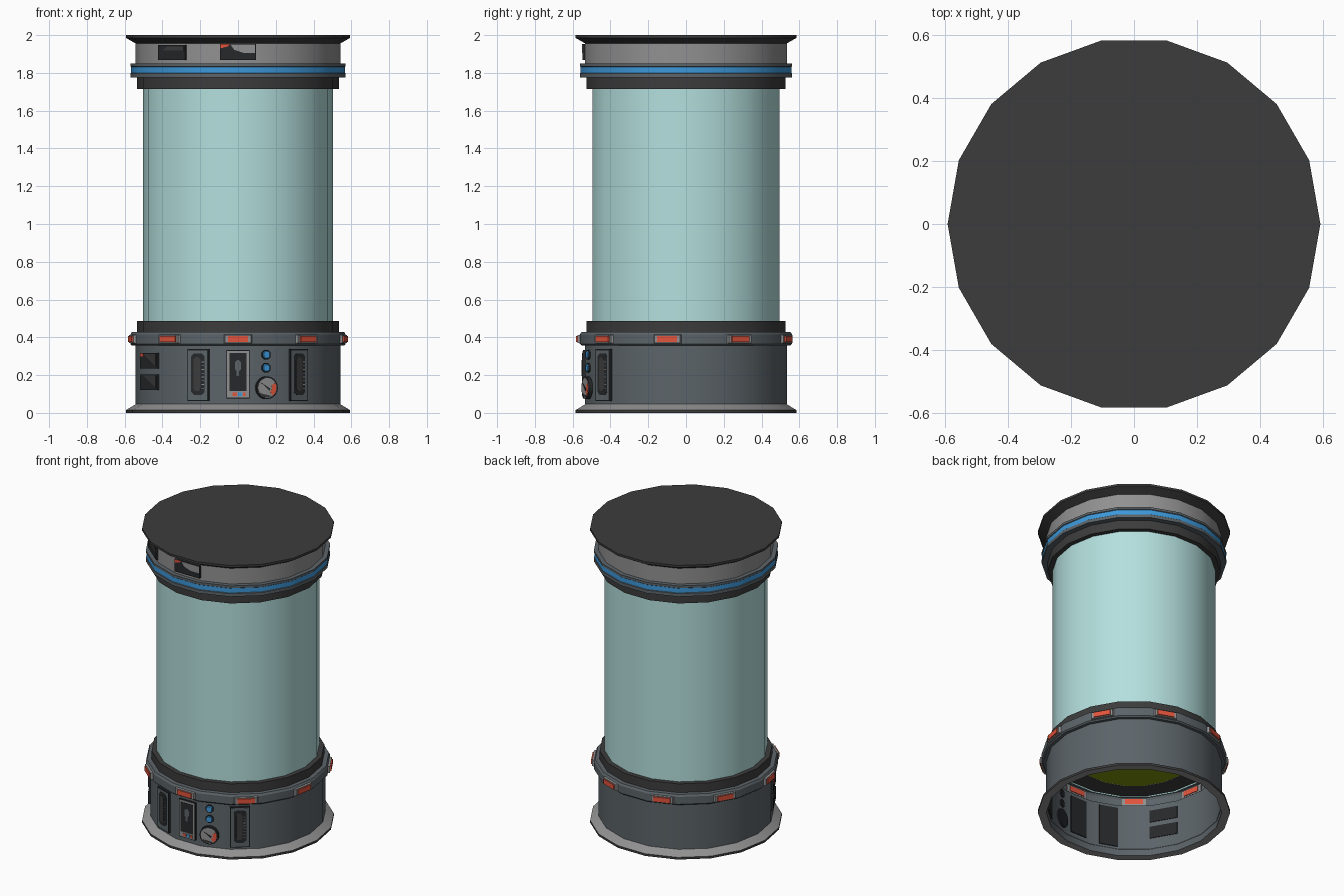
import bpy, bmesh, math

if "Cube" in bpy.data.objects:
    bpy.data.objects.remove(bpy.data.objects["Cube"])

SIDES = 18


def material(name, r, g, b):
    m = bpy.data.materials.new(name)
    lin = [((c / 255 + 0.055) / 1.055) ** 2.4 for c in (r, g, b)]
    m.diffuse_color = (*lin, 1)
    m.use_nodes = True
    m.node_tree.nodes["Principled BSDF"].inputs["Base Color"].default_value = m.diffuse_color
    return m


GLASS = material("pale_teal_glass", 180, 224, 222)
SLATE = material("slate_metal", 92, 100, 105)
DARK = material("dark_rubber", 60, 60, 60)
GREY = material("light_grey_metal", 145, 145, 145)
BLACK = material("black_panel", 38, 40, 42)
BLUE = material("blue_glow", 60, 152, 218)
RED = material("red_light", 226, 84, 60)
OLIVE = material("olive_fluid", 125, 150, 14)


def finish(name, bm, mats, smooth=False):
    mesh = bpy.data.meshes.new(name)
    bm.to_mesh(mesh)
    bm.free()
    for m in mats:
        mesh.materials.append(m)
    ob = bpy.data.objects.new(name, mesh)
    bpy.context.collection.objects.link(ob)
    if smooth:
        bpy.ops.object.select_all(action='DESELECT')
        bpy.context.view_layer.objects.active = ob
        ob.select_set(True)
        bpy.ops.object.shade_smooth_by_angle(angle=math.radians(28))
    return ob


def lathe(name, profile, mats, bands=None):
    """Revolve (radius, z) points; bands gives a material slot per segment."""
    bm = bmesh.new()
    rings = [[bm.verts.new((r * math.cos(2 * math.pi * i / SIDES),
                            r * math.sin(2 * math.pi * i / SIDES), z))
              for i in range(SIDES)] for r, z in profile]
    for k in range(len(rings) - 1):
        for i in range(SIDES):
            j = (i + 1) % SIDES
            f = bm.faces.new((rings[k][i], rings[k][j], rings[k + 1][j], rings[k + 1][i]))
            f.material_index = bands[k] if bands else 0
    return finish(name, bm, mats, True)


def disc(name, r, z, mat):
    bm = bmesh.new()
    bm.faces.new([bm.verts.new((r * math.cos(2 * math.pi * i / SIDES),
                                r * math.sin(2 * math.pi * i / SIDES), z))
                  for i in range(SIDES)])
    return finish(name, bm, [mat])


def plate(name, deg, pts, d0, d1, mat, shrink=1.0):
    """Prism on the wall facet at angle deg; pts are (sideways, z), d = distance from axis."""
    a = math.radians(deg)
    n, t = (math.cos(a), math.sin(a)), (-math.sin(a), math.cos(a))
    cu = sum(p[0] for p in pts) / len(pts)
    cz = sum(p[1] for p in pts) / len(pts)
    bm = bmesh.new()
    loops = []
    for d, s in ((d0, 1.0), (d1, shrink)):
        loops.append([bm.verts.new((n[0] * d + t[0] * (cu + (u - cu) * s),
                                    n[1] * d + t[1] * (cu + (u - cu) * s),
                                    cz + (z - cz) * s)) for u, z in pts])
    bm.faces.new(loops[0])
    bm.faces.new(loops[1])
    for i in range(len(pts)):
        j = (i + 1) % len(pts)
        bm.faces.new((loops[0][i], loops[0][j], loops[1][j], loops[1][i]))
    bmesh.ops.recalc_face_normals(bm, faces=bm.faces)
    return finish(name, bm, [mat])


def rect(u, z, w, h, c=0.0):
    """Rectangle centred at (u, z), with corners cut by c."""
    a, b = w / 2, h / 2
    if not c:
        return [(u - a, z - b), (u + a, z - b), (u + a, z + b), (u - a, z + b)]
    return [(u - a + c, z - b), (u + a - c, z - b), (u + a, z - b + c), (u + a, z + b - c),
            (u + a - c, z + b), (u - a + c, z + b), (u - a, z + b - c), (u - a, z - b + c)]


def arc(u, z, r, a0, a1, steps):
    return [(u + r * math.cos(math.radians(a0 + (a1 - a0) * i / steps)),
             z + r * math.sin(math.radians(a0 + (a1 - a0) * i / steps))) for i in range(steps + 1)]


# main tank body, bottom to top
lathe("base_flange", [(0.54, 0.0), (0.593, 0.0), (0.593, 0.015), (0.54, 0.047)], [GREY, DARK], [0, 1, 0])
lathe("base_wall", [(0.542, 0.0), (0.542, 0.357)], [SLATE])
lathe("base_collar", [(0.542, 0.357), (0.562, 0.357), (0.57, 0.365), (0.57, 0.415),
                      (0.562, 0.428), (0.53, 0.428)], [SLATE])
lathe("lower_seal", [(0.50, 0.428), (0.534, 0.428), (0.534, 0.487), (0.50, 0.487)], [DARK])
lathe("glass_tube", [(0.503, 0.395), (0.503, 1.74)], [GLASS])
lathe("tank_floor_ring", [(0.37, 0.40), (0.495, 0.40), (0.503, 0.43)], [DARK])
disc("fluid_bottom", 0.372, 0.402, OLIVE)
lathe("upper_seal", [(0.50, 1.714), (0.534, 1.714), (0.534, 1.776), (0.50, 1.776)], [DARK])
lathe("upper_collar", [(0.53, 1.776), (0.57, 1.776), (0.57, 1.797), (0.566, 1.80), (0.566, 1.832),
                       (0.57, 1.835), (0.57, 1.85), (0.54, 1.85)], [SLATE, BLUE], [0, 0, 0, 1, 0, 0, 0])
lathe("head_wall", [(0.542, 1.848), (0.542, 1.96)], [GREY])
lathe("lid_rim", [(0.54, 1.955), (0.593, 1.985), (0.593, 2.0)], [DARK])
disc("lid_top", 0.593, 2.0, DARK)

# nine warning lights around the base collar
for i in range(9):
    deg = -90 + 40 * i
    plate("light_housing", deg, rect(0, 0.391, 0.16, 0.05), 0.545, 0.575, GREY, 0.85)
    plate("warning_light", deg, rect(0, 0.391, 0.112, 0.034), 0.54, 0.582, RED, 0.95)

W = 0.534  # distance of a wall facet from the axis

# sockets on the far left facet and on the head
for z in (0.277, 0.163):
    plate("left_socket", -150, rect(0, z, 0.18, 0.082), W - 0.004, W + 0.014, BLACK)
    plate("left_socket_shade", -150, [(-0.05, z + 0.034), (0.08, z - 0.03), (0.08, z + 0.034)],
          W + 0.012, W + 0.016, DARK)
plate("left_socket_lamp", -150, rect(-0.068, 0.307, 0.03, 0.016), W + 0.01, W + 0.017, RED)
plate("head_socket_left", -130, rect(0, 1.908, 0.186, 0.078), W - 0.004, W + 0.014, BLACK)
plate("head_socket_left_shade", -130, [(-0.06, 1.918), (0.085, 1.918), (0.085, 1.94), (-0.03, 1.94)],
      W + 0.012, W + 0.016, DARK)
plate("head_socket_front", -90, rect(0, 1.911, 0.188, 0.084), W - 0.004, W + 0.014, BLACK)
plate("head_socket_front_shade", -90, [(-0.02, 1.922), (0.03, 1.905), (0.09, 1.905), (0.09, 1.95), (-0.04, 1.95)],
      W + 0.012, W + 0.016, GREY)
plate("head_socket_front_lamp", -90, [(-0.092, 1.93), (-0.055, 1.94), (-0.04, 1.952), (-0.092, 1.952)],
      W + 0.012, W + 0.016, RED)

# two tall vent panels
for deg, u in ((-110, -0.026), (-50, -0.035)):
    plate("vent_frame", deg, rect(u, 0.2, 0.122, 0.274), W - 0.006, W + 0.012, BLACK)
    plate("vent_border", deg, rect(u, 0.2, 0.11, 0.262), W + 0.01, W + 0.014, SLATE)
    plate("vent_recess", deg, rect(u, 0.205, 0.076, 0.22, 0.016), W + 0.012, W + 0.016, BLACK)
    plate("vent_core", deg, rect(u - 0.004, 0.205, 0.04, 0.18, 0.012), W + 0.014, W + 0.018, DARK)
    for k in range(8):
        plate("vent_tick", deg, rect(u + 0.028, 0.13 + 0.02 * k, 0.012, 0.004), W + 0.014, W + 0.018, GREY)

# control panel in the middle
plate("control_frame", -90, rect(0, 0.205, 0.122, 0.255), W - 0.006, W + 0.012, BLACK)
plate("control_border", -90, rect(0, 0.205, 0.114, 0.247), W + 0.01, W + 0.014, GREY)
plate("control_screen", -90, rect(0, 0.216, 0.092, 0.2), W + 0.012, W + 0.016, BLACK)
plate("control_pad", -90, rect(0, 0.25, 0.034, 0.06, 0.012), W + 0.014, W + 0.018, SLATE)
plate("control_pad_stem", -90, rect(-0.002, 0.21, 0.014, 0.03), W + 0.014, W + 0.018, SLATE)
for u, w, m in ((-0.017, 0.024, RED), (0.01, 0.022, BLUE), (0.033, 0.014, RED)):
    plate("control_key", -90, rect(u, 0.098, w, 0.018), W + 0.012, W + 0.017, m)

# blue indicators and pressure gauge
G, GU, GZ = -70, -0.037, 0.133
for z in (0.308, 0.238):
    plate("indicator_rim", G, rect(GU, z, 0.048, 0.05, 0.014), W - 0.006, W + 0.008, BLACK)
    plate("indicator_lamp", G, rect(GU, z, 0.04, 0.042, 0.01), W + 0.006, W + 0.014, BLUE, 0.8)
plate("gauge_rim", G, arc(GU, GZ, 0.06, 0, 345, 23), W - 0.01, W + 0.02, BLACK)
plate("gauge_face", G, arc(GU, GZ, 0.052, 0, 345, 23), W + 0.018, W + 0.022, GREY)
plate("gauge_red_zone", G, arc(GU, GZ, 0.051, -55, 30, 8) + arc(GU, GZ, 0.026, 30, -55, 8),
      W + 0.02, W + 0.024, RED)
plate("gauge_foot", G, arc(GU, GZ, 0.05, 215, 300, 8), W + 0.02, W + 0.024, DARK)
plate("gauge_needle", G, [(GU + 0.012, GZ - 0.016), (GU + 0.016, GZ - 0.004), (GU - 0.034, GZ + 0.026)],
      W + 0.02, W + 0.025, BLACK)
